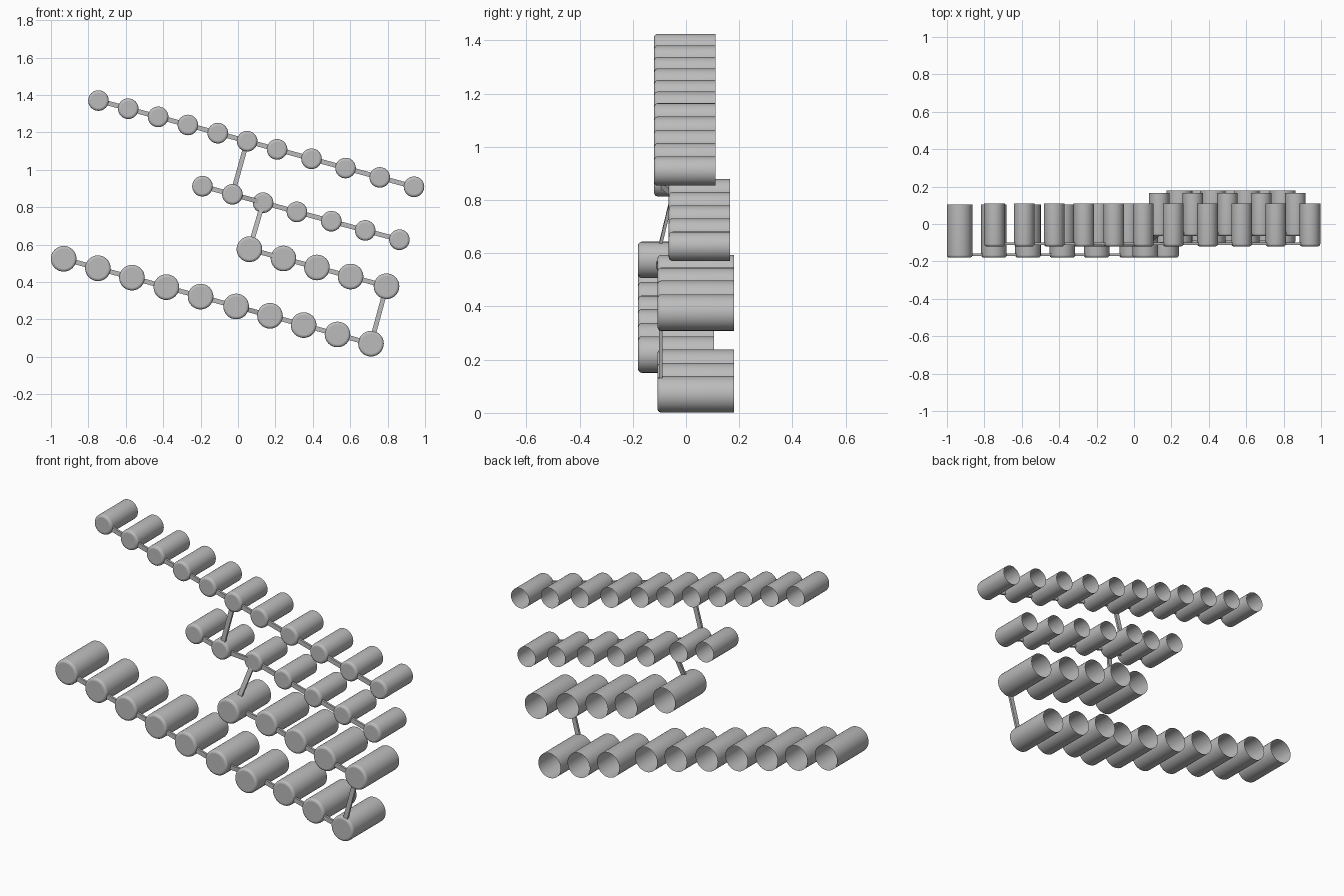
import bpy, bmesh, math
from mathutils import Matrix, Vector

cube = bpy.data.objects.get("Cube")
if cube:
    bpy.data.objects.remove(cube)

grey = bpy.data.materials.new("plain_grey")
grey.use_nodes = True
grey.diffuse_color = (0.5, 0.5, 0.5, 1)
grey.node_tree.nodes["Principled BSDF"].inputs["Base Color"].default_value = (0.5, 0.5, 0.5, 1)


def add_object(name, bm):
    mesh = bpy.data.meshes.new(name)
    bm.to_mesh(mesh)
    bm.free()
    mesh.materials.append(grey)
    obj = bpy.data.objects.new(name, mesh)
    bpy.context.collection.objects.link(obj)
    return obj


def cup(name, x, z, radius, front, back, sides=32):
    """Tube closed by a round-edged cap at the front and open at the back."""
    bm = bmesh.new()
    edge = 0.014
    profile = [(radius - edge + edge * math.sin(a), front + edge - edge * math.cos(a))
               for a in (math.pi / 2 * i / 4 for i in range(5))]
    profile.append((radius, back))
    rings = []
    for r, y in profile:
        angles = [2 * math.pi * i / sides for i in range(sides)]
        rings.append([bm.verts.new((x + r * math.cos(a), y, z + r * math.sin(a))) for a in angles])
    bm.faces.new(rings[0])
    for near, far in zip(rings, rings[1:]):
        for i in range(sides):
            j = (i + 1) % sides
            bm.faces.new((near[i], far[i], far[j], near[j]))
    for face in bm.faces:
        face.smooth = len(face.verts) == 4
    add_object(name, bm)


def bar(name, start, end, width=0.025, thickness=0.012):
    """Flat strip whose broad side faces the front."""
    a, b = Vector(start), Vector(end)
    along = (b - a).normalized()
    across = along.cross(Vector((0, 1, 0))).normalized()
    normal = across.cross(along)
    turn = Matrix((along, normal, across)).transposed().to_4x4()
    size = Matrix.Diagonal(((b - a).length, thickness, width, 1))
    bm = bmesh.new()
    bmesh.ops.create_cube(bm, size=1, matrix=Matrix.Translation((a + b) / 2) @ turn @ size)
    add_object(name, bm)


def row(name, xs, z_first, z_last, radius, near, far, near_cups, near_bars, bar_near, bar_far):
    """Sloping row: the first cups stand nearer the front than the rest."""
    points = []
    for i, x in enumerate(xs):
        z = z_first + (z_last - z_first) * (x - xs[0]) / (xs[-1] - xs[0])
        cup(f"{name}_cup_{i + 1}", x, z, radius, *(near if i < near_cups else far))
        points.append((x, bar_near if i < near_bars else bar_far, z))
    for i, (a, b) in enumerate(zip(points, points[1:])):
        bar(f"{name}_bar_{i + 1}", a, b)
    return points


# Four rows of cups, from the top down
top = row("top_row", [-.746, -.587, -.427, -.268, -.108, .049, .209, .393, .575, .758, .941],
          1.37, .909, .055, (-.12, .11), (-.12, .11), 11, 11, -.105, -.105)
upper = row("upper_row", [-.19, -.03, .134, .315, .499, .68, .863],
            .912, .626, .055, (-.12, .11), (-.065, .165), 2, 2, -.105, -.05)
lower = row("lower_row", [.061, .243, .422, .602, .794],
            .575, .377, .0685, (-.18, .105), (-.107, .18), 1, 1, -.11, -.095)
bottom = row("bottom_row", [-.932, -.749, -.567, -.383, -.2, -.01, .171, .351, .532, .711],
             .524, .07, .0685, (-.18, .105), (-.107, .18), 7, 6, -.165, -.095)

# Links between the rows
bar("top_link", top[5], upper[1])
bar("middle_link", upper[2], lower[0])
bar("bottom_link", lower[-1], bottom[-1])
